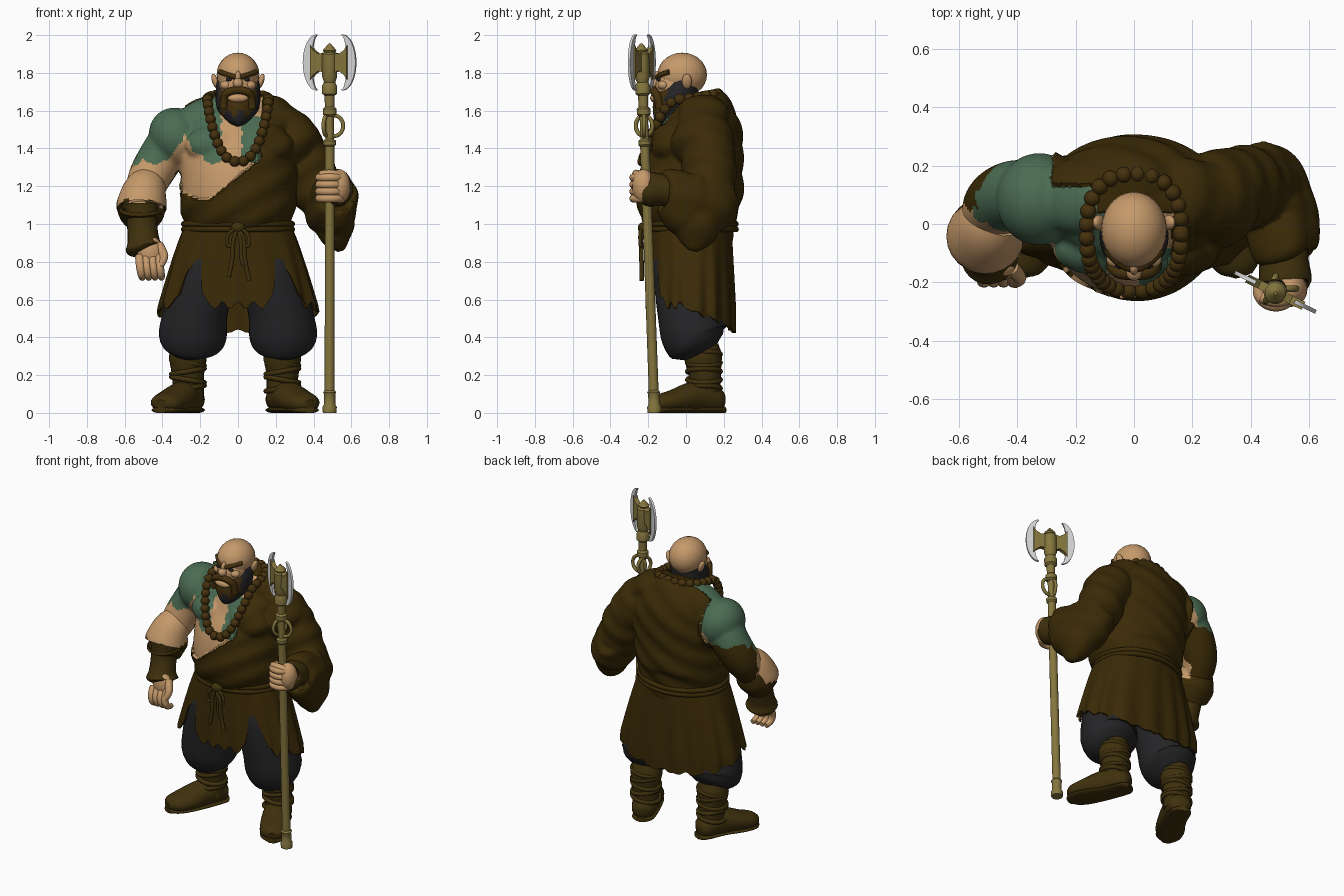
import bpy, bmesh
from math import sin, cos, pi, radians, copysign
from mathutils import Vector, Matrix

if "Cube" in bpy.data.objects:
    bpy.data.objects.remove(bpy.data.objects["Cube"])
made = []

def mat(name, r, g, b):
    m = bpy.data.materials.new(name)
    m.use_nodes = True
    m.diffuse_color = (r, g, b, 1)
    node = next(n for n in m.node_tree.nodes if n.type == 'BSDF_PRINCIPLED')
    node.inputs["Base Color"].default_value = (r, g, b, 1)
    node.inputs["Roughness"].default_value = 0.8
    return m

SKIN = mat("skin", .56, .32, .145)
GREEN = mat("tattoo green", .07, .15, .085)
ROBE = mat("robe brown", .042, .023, .002)
LEATHER = mat("leather brown", .05, .03, .004)
CLOTH = mat("trouser charcoal", .018, .018, .02)
HAIR = mat("beard brown", .058, .03, .004)
GOLD = mat("staff gold", .235, .18, .048)
STEEL = mat("blade steel", .68, .68, .68)

def emit(bm, name, *mats):
    """Turn a bmesh into a finished object."""
    bmesh.ops.recalc_face_normals(bm, faces=bm.faces[:])
    me = bpy.data.meshes.new(name)
    bm.to_mesh(me)
    bm.free()
    o = bpy.data.objects.new(name, me)
    bpy.context.collection.objects.link(o)
    for m in mats:
        me.materials.append(m)
    made.append(o)
    return o

def bake(o, mats):
    """Apply modifiers."""
    deps = bpy.context.evaluated_depsgraph_get()
    me = bpy.data.meshes.new_from_object(o.evaluated_get(deps))
    o.modifiers.clear()
    o.data = me
    me.materials.clear()
    for m in mats:
        me.materials.append(m)

def blob(bm, loc, scale, rot=0):
    m = Matrix.Translation(loc) @ Matrix.Rotation(rot, 4, 'Y') @ Matrix.Diagonal((*scale, 1))
    bmesh.ops.create_uvsphere(bm, u_segments=24, v_segments=14, radius=1, matrix=m)

def tube(bm, pts, n=24, steps=4):
    """Smooth loft through (x, y, z, half width, half depth) rings."""
    P = [Vector(p if len(p) == 5 else (*p, p[-1])) for p in pts]
    P = [P[0]] + P + [P[-1]]
    path = []
    for a, b, c, d in zip(P, P[1:], P[2:], P[3:]):
        for k in range(steps):
            t = k / steps
            path.append(b if steps == 1 else .5 * (2 * b + (c - a) * t + (2*a - 5*b + 4*c - d) * t*t
                                                 + (3*b - a - 3*c + d) * t**3))
    path.append(P[-1])
    rings = []
    for i, p in enumerate(path):
        t = Vector(path[min(i + 1, len(path) - 1)][:3]) - Vector(path[max(i - 1, 0)][:3])
        t.normalize()
        u = (Vector((1, 0, 0)) - t * t.x).normalized()
        v = t.cross(u)
        c = Vector(p[:3])
        rings.append([bm.verts.new(c + u * p[3] * cos(a) + v * p[4] * sin(a))
                      for a in (2 * pi * k / n for k in range(n))])
    for r, s in zip(rings, rings[1:]):
        for k in range(n):
            bm.faces.new((r[k], r[(k + 1) % n], s[(k + 1) % n], s[k]))
    bm.faces.new(rings[0])
    bm.faces.new(rings[-1])

def tube_obj(name, m, pts, **kw):
    bm = bmesh.new()
    tube(bm, pts, **kw)
    return emit(bm, name, m)

def blob_obj(name, m, *args):
    bm = bmesh.new()
    blob(bm, *args)
    return emit(bm, name, m)

def cord(name, m, pts, r, closed=False):
    cu = bpy.data.curves.new(name, 'CURVE')
    cu.dimensions, cu.bevel_depth, cu.bevel_resolution, cu.use_fill_caps = '3D', r, 3, True
    sp = cu.splines.new('NURBS')
    sp.points.add(len(pts) - 1)
    for q, p in zip(sp.points, pts):
        q.co = (*p, 1)
    sp.use_cyclic_u, sp.use_endpoint_u, sp.order_u = closed, not closed, 3
    o = bpy.data.objects.new(name, cu)
    bpy.context.collection.objects.link(o)
    me = bpy.data.meshes.new_from_object(o.evaluated_get(bpy.context.evaluated_depsgraph_get()))
    bpy.data.objects.remove(o)
    me.materials.clear()
    me.materials.append(m)
    o = bpy.data.objects.new(name, me)
    bpy.context.collection.objects.link(o)
    made.append(o)

def ring(x, y, z, rx, ry, n=16, tilt=0):
    return [(x + rx * cos(2*pi*k/n), y + ry * sin(2*pi*k/n), z + tilt * cos(2*pi*k/n)) for k in range(n)]

# Upper body: torso, chest, shoulders, bare arm and draped sleeve fused together
bm = bmesh.new()
tube(bm, [(0, .035, .88, .24, .18), (0, .04, .98, .265, .21), (0, .02, 1.1, .295, .265), (0, .03, 1.25, .3, .265),
          (0, .065, 1.4, .31, .23), (0, .08, 1.53, .29, .2), (0, .08, 1.62, .2, .15), (0, .07, 1.67, .13, .11)], n=40)
for s in (-1, 1):
    blob(bm, (s * .13, -.085, 1.42), (.15, .09, .1))
    blob(bm, (s * .19, .09, 1.575), (.17, .125, .085), s * .45)
blob(bm, (-.325, .085, 1.46), (.145, .16, .16), -.5)
blob(bm, (.285, .09, 1.43), (.13, .16, .15), .5)
tube(bm, [(-.33, .09, 1.47, .12), (-.41, .1, 1.35, .12), (-.48, .06, 1.22, .11), (-.51, -.04, 1.08, .08)])
tube(bm, [(.29, .1, 1.46, .11), (.34, .12, 1.36, .13), (.41, .12, 1.2, .13), (.45, .09, 1.1, .1)])
tube(bm, [(.43, .22, 1.18, .06, .09), (.45, .165, 1.14, .11, .14), (.48, .08, 1.1, .12, .17),
          (.505, 0, 1.11, .12, .16), (.515, -.08, 1.165, .105, .12), (.52, -.1, 1.17, .09, .1)])
tube(bm, [(.48, .07, 1.1, .12, .16), (.505, .06, 1.0, .105, .12), (.53, .045, .91, .055, .075), (.54, .035, .865, .02, .03)])
body = emit(bm, "upper_body")
mod = body.modifiers.new("fuse", 'REMESH')
mod.mode, mod.voxel_size = 'VOXEL', .011
mod = body.modifiers.new("soften", 'SMOOTH')
mod.factor, mod.iterations = .5, 8
bake(body, (SKIN, GREEN, ROBE))

def zone(p):
    """0 bare skin, 1 tattoo, 2 cloth."""
    x, y, z = p
    wob = .012 * sin(x * 60) + .01 * sin(z * 75 + y * 40)
    edge = 1.13 + max(0, -.2 - x) * .4 if x < -.15 else 1.13 + (x + .15) * .8 + max(0, x - .115) * 18
    if x > -.33 and z < edge or x > -.28 and y > .13 or x > -.13 and y > .04:
        return 2
    if x < -.26 and y > .06 + wob and z < 1.37 + wob:
        return 2
    low = 1.33 + max(0, .13 - abs(x + .28) * 1.3) + wob
    if z > low and not -.08 < x + wob < .03 and not (x > -.08 and z > 1.57):
        return 1
    return 0

body.data.update()
moves = [(v, v.normal.copy()) for v in body.data.vertices if zone(v.co) == 2 and v.co.x > -.31]
for poly in body.data.polygons:
    poly.material_index = zone(poly.center)
for v, nrm in moves:
    p = v.co
    v.co = p + nrm * (.012 + .005 * sin(42 * (p.z - .6 * p.x) + 6 * p.y))

# Skirt with two front slits and a longer back
bm = bmesh.new()
N, H, grid = 144, 14, []
for k in range(N):
    a = 2 * pi * k / N
    x = .43 * cos(a)
    hem = .54 - .11 * sin(a) + .012 * sin(a * 23) * sin(a * 7)
    if sin(a) < 0:
        hem = .57 + .02 * sin(a * 31) + max(0, .27 * (1 - abs(abs(x) - .27) / .1))
    col = []
    for j in range(H + 1):
        z = 1.0 + (hem - 1.0) * j / H
        t = (1.0 - z) / .45
        f = 1 + .03 * min(t, 1) * sin(15 * a + sin(3 * a))
        bulge = min(t, 1) ** .8
        square = copysign(abs(sin(a)) ** .75, sin(a))
        col.append(bm.verts.new(((.275 + .145 * bulge) * cos(a) * f, .025 + (.215 + .02 * bulge) * square * f, z)))
    grid.append(col)
for k in range(N):
    c, d = grid[k], grid[(k + 1) % N]
    for j in range(H):
        bm.faces.new((c[j], c[j + 1], d[j + 1], d[j]))
skirt = emit(bm, "skirt", ROBE)
skirt.modifiers.new("thickness", 'SOLIDIFY').thickness = .012
bake(skirt, (ROBE,))

# Rope belt with knot and hanging ends
for i, z in enumerate((1.0, .972)):
    cord(f"belt_rope_{i}", ROBE, ring(0, .028, z, .292, .24), .016, True)
blob_obj("belt_knot", LEATHER, (0, -.225, .98), (.04, .03, .03))
for i, (dx, z) in enumerate(((-.05, .72), (.06, .7), (.03, .78))):
    cord(f"belt_end_{i}", LEATHER, [(0, -.235, .98), (dx * .6, -.24, .92), (dx * .5, -.235, .82), (dx, -.235, z)], .012)
for s in (-1, 1):
    cord("belt_loop", LEATHER, [(0, -.235, .98), (s * .06, -.245, .96), (s * .06, -.24, .86), (s * .02, -.235, .9)], .01)

# Legs and boots
for s, dx, side in ((1, -.005, "left"), (-1, -.025, "right")):
    tube_obj(side + "_trouser", CLOTH, [(s * .14, .01, .9, .1, .15), (s * .175, .01, .8, .14, .18),
             (s * .19, .01, .7, .165, .18), (s * .225, .025, .53, .17, .175), (s * .24, .045, .41, .18, .175),
             (s * .245, .07, .36, .155, .15), (s * .245, .09, .325, .09, .09)], n=32)
    bm = bmesh.new()
    X = lambda x: s * x + dx
    tube(bm, [(X(.24), .09, .37, .08), (X(.24), .09, .3, .1), (X(.24), .1, .2, .085), (X(.235), .1, .06, .08)])
    tube(bm, [(X(.2), .195, .06, .03, .035), (X(.215), .165, .065, .07, .065), (X(.26), .06, .085, .085, .085),
              (X(.33), -.07, .06, .092, .062), (X(.37), -.14, .05, .075, .048), (X(.385), -.175, .045, .03, .025)])
    tube(bm, [(X(.2), .2, .015, .035, .018), (X(.215), .165, .015, .07, .018), (X(.265), .04, .015, .077, .018),
              (X(.328), -.07, .015, .088, .018), (X(.368), -.14, .015, .073, .018), (X(.383), -.178, .015, .03, .018)])
    for v in bm.verts:
        v.co.z = max(v.co.z, 0)
    emit(bm, side + "_boot", LEATHER)
    for i in range(5):
        cord(f"{side}_boot_wrap_{i}", LEATHER, ring(X(.24), .095, .31 - .045 * i, .088, .088, tilt=.015 * (-1) ** i), .014, True)

# Head with ears, nose, eyes and brows
bm = bmesh.new()
blob(bm, (0, -.02, 1.79), (.113, .131, .117))
blob(bm, (0, -.055, 1.73), (.1, .11, .1))
blob(bm, (0, -.165, 1.745), (.027, .03, .027))
blob(bm, (0, -.15, 1.775), (.016, .025, .035))
blob(bm, (0, -.165, 1.667), (.055, .025, .024))
for s in (-1, 1):
    blob(bm, (s * .12, .005, 1.755), (.017, .026, .042), s * .35)
    blob(bm, (s * .06, -.12, 1.735), (.035, .03, .025))
emit(bm, "head", SKIN)
for s in (-1, 1):
    blob_obj("eye", CLOTH, (s * .045, -.143, 1.765), (.02, .012, .01))
    cord("brow", HAIR, [(s * .012, -.152, 1.777), (s * .05, -.143, 1.788), (s * .095, -.088, 1.805)], .014)
    cord("moustache", HAIR, [(0, -.17, 1.71), (s * .05, -.172, 1.705), (s * .075, -.145, 1.67), (s * .075, -.14, 1.61)], .022)

# Beard, brown in front and dark underneath and behind
beard = tube_obj("beard", HAIR, [(0, -.005, 1.75, .113, .08), (0, -.03, 1.7, .118, .105), (0, -.06, 1.63, .115, .115),
                 (0, -.1, 1.58, .085, .095), (0, -.13, 1.54, .045, .05), (0, -.14, 1.52, .01, .01)], n=32)
beard.data.materials.append(CLOTH)
for f in beard.data.polygons:
    f.material_index = int(abs(f.center.x) > .095 or f.center.y > -.1 or f.center.z < 1.585 + .02 * sin(f.center.x * 90))

# Bead necklace, spaced evenly along a drooping loop
bm = bmesh.new()
last = None
for k in range(600):
    a = 2 * pi * k / 600
    s = sin(a)
    p = Vector((.162 * copysign(abs(cos(a)) ** .8, cos(a)), -.03 + .2 * copysign(abs(s) ** .8, s),
                1.66 + (.03 * s if s > 0 else -.33 * abs(s) ** 1.6)))
    if last is None or (p - last).length > .046:
        blob(bm, p, (.028, .028, .028))
        last = p
emit(bm, "bead_necklace", HAIR)

# Right forearm: rolled cuff, bracer and relaxed hand
cuff = tube_obj("right_cuff", SKIN, [(-.475, .03, 1.21, .1), (-.495, -.01, 1.17, .118), (-.51, -.04, 1.1, .133),
                (-.512, -.05, 1.075, .125), (-.512, -.055, 1.085, .09), (-.51, -.07, 1.03, .075)])
cuff.data.materials.append(ROBE)
for f in cuff.data.polygons:
    f.material_index = int(f.center.z < 1.105 + .025 * sin(f.center.x * 50) or f.center.y > .05)
tube_obj("right_bracer", LEATHER, [(-.51, -.06, 1.1, .09), (-.508, -.075, 1.0, .08), (-.5, -.1, .91, .085),
         (-.495, -.11, .87, .1), (-.49, -.115, .85, .07)])
bm = bmesh.new()
blob(bm, (-.465, -.15, .85), (.068, .045, .085))
for i in range(4):
    x = -.522 + .034 * i
    tube(bm, [(x, -.165, .83, .023), (x + .005, -.195, .775, .023), (x + .012, -.185, .73, .021), (x + .015, -.14, .715, .016)], n=12)
tube(bm, [(-.42, -.15, .89, .026), (-.392, -.185, .83, .023), (-.41, -.205, .775, .016)], n=12)
emit(bm, "right_hand", SKIN)

# Left forearm and gripping hand
tube_obj("left_bracer", LEATHER, [(.51, -.05, 1.17, .08), (.515, -.13, 1.18, .085), (.52, -.2, 1.185, .09), (.52, -.21, 1.19, .06)])
blob_obj("left_palm", SKIN, (.535, -.225, 1.2), (.06, .06, .09))
for i in range(4):
    arc = [radians(d) for d in range(30, -211, -30)]
    cord(f"left_finger_{i}", SKIN, [(.487 + .06 * cos(a), -.225 + .055 * sin(a), 1.135 + .037 * i) for a in arc], .022)
cord("left_thumb", SKIN, [(.55, -.24, 1.25), (.5, -.28, 1.275), (.44, -.25, 1.26)], .022)

# Staff leaning slightly forward, with collars and finial
lean = lambda z: -.167 - .036 * z
profile = [(0, .036), (.03, .038), (.045, .03), (.1, .03), (.11, .035), (.12, .026), (1.41, .025), (1.42, .034),
           (1.44, .034), (1.45, .022), (1.57, .022), (1.58, .036), (1.61, .036), (1.62, .025), (1.68, .027),
           (1.69, .04), (1.73, .04), (1.75, .03), (1.78, .04), (1.9, .04), (1.91, .03), (1.92, .036), (1.955, .006)]
tube_obj("staff", GOLD, [(.485, lean(z), z, r) for z, r in profile], n=20, steps=1)
for dx, tilt in ((.025, 0), (-.015, 1.2)):
    cord("staff_ring", GOLD, [(.485 + dx + .048 * cos(a) * cos(tilt), lean(1.52) + .048 * cos(a) * sin(tilt), 1.52 + .055 * sin(a))
                              for a in (2 * pi * k / 14 for k in range(14))], .011, True)

# Double axe head: steel crescents on gold brackets
def plate(name, m, outer, inner, thick, s):
    bm = bmesh.new()
    rot = Matrix.Translation((.485, lean(1.86), 1.855)) @ Matrix.Rotation(radians(-26), 4, 'Z')
    A, B = [[bm.verts.new(rot @ Vector((s * u, 0, z))) for u, z in side] for side in (outer, inner)]
    for i in range(len(A) - 1):
        bm.faces.new((A[i], A[i + 1], B[i + 1], B[i]))
    o = emit(bm, name, m)
    mod = o.modifiers.new("thickness", 'SOLIDIFY')
    mod.thickness, mod.offset = thick, 0
    bake(o, (m,))

sweep = [pi * (k / 24 - .5) for k in range(25)]
for s in (-1, 1):
    plate("axe_blade", STEEL, [(.075 + .08 * cos(a), .148 * sin(a)) for a in sweep],
          [(.073 + .03 * cos(a), .142 * sin(a)) for a in sweep], .014, s)
    plate("axe_bracket", GOLD, [(.02, .055), (.06, .045), (.09, .065), (.108, .09)],
          [(.02, -.055), (.06, -.045), (.09, -.065), (.108, -.09)], .03, s)

# Smooth shading with crisp edges kept
bpy.ops.object.select_all(action='DESELECT')
for o in made:
    o.select_set(True)
bpy.context.view_layer.objects.active = body
bpy.ops.object.shade_smooth_by_angle(angle=radians(40))
